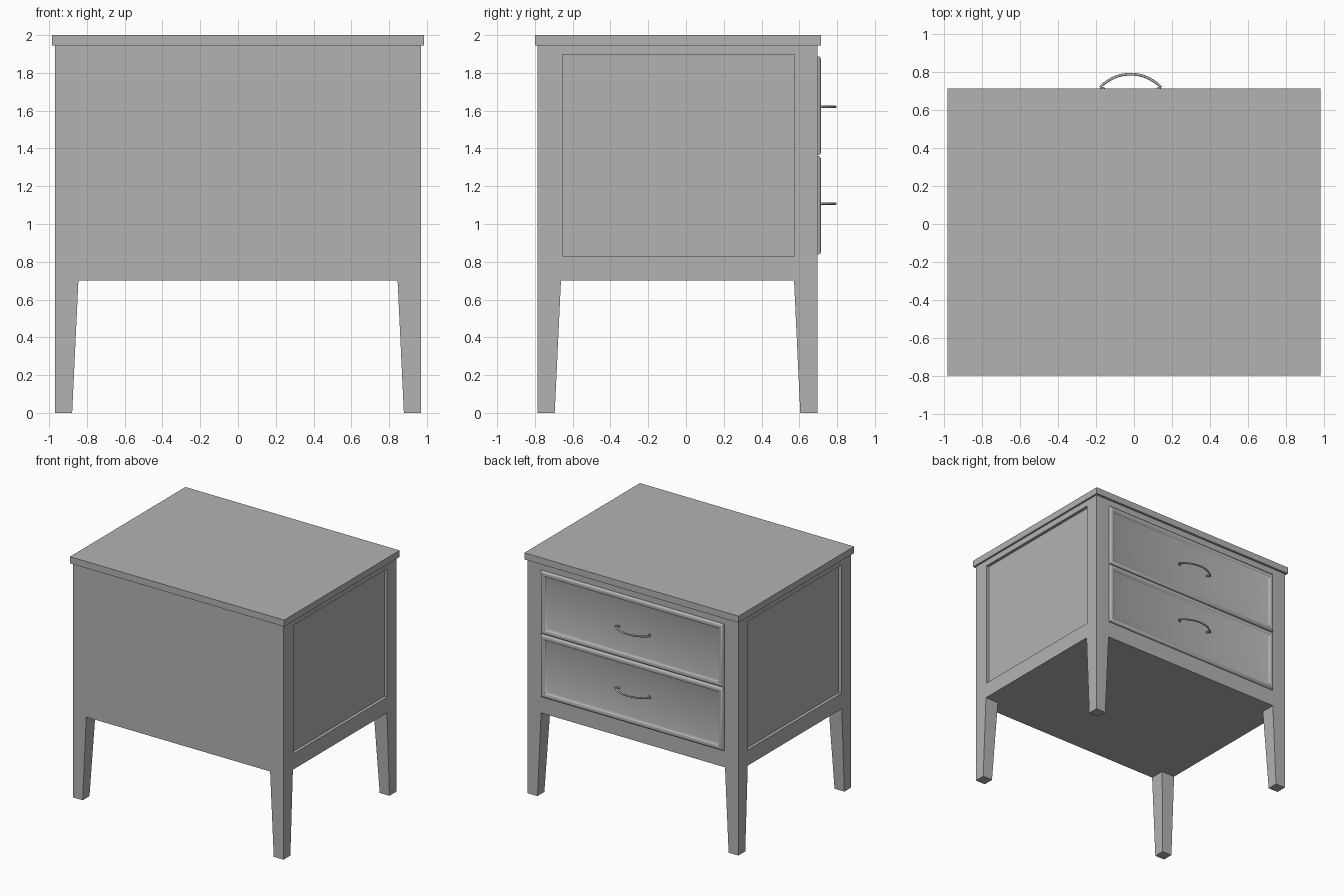
import bpy
import bmesh
import math
from mathutils import Vector

cube = bpy.data.objects.get("Cube")
if cube:
    bpy.data.objects.remove(cube, do_unlink=True)

grey = bpy.data.materials.new("plain grey")
grey.use_nodes = True
grey.diffuse_color = (0.45, 0.45, 0.45, 1)
grey.node_tree.nodes["Principled BSDF"].inputs["Base Color"].default_value = grey.diffuse_color

# Carcass limits
X = 0.968
FRONT, BACK = -0.785, 0.695
BASE, UNDER_TOP = 0.7, 1.945


def finish(bm, name, smooth=False):
    bmesh.ops.recalc_face_normals(bm, faces=bm.faces)
    mesh = bpy.data.meshes.new(name)
    bm.to_mesh(mesh)
    bm.free()
    obj = bpy.data.objects.new(name, mesh)
    bpy.context.collection.objects.link(obj)
    mesh.materials.append(grey)
    if smooth:
        select(obj)
        bpy.ops.object.shade_smooth_by_angle(angle=math.radians(40))
    return obj


def select(obj):
    bpy.ops.object.select_all(action="DESELECT")
    obj.select_set(True)
    bpy.context.view_layer.objects.active = obj


def box(lo, hi):
    bm = bmesh.new()
    bmesh.ops.create_cube(bm, size=1)
    lo, hi = Vector(lo), Vector(hi)
    for v in bm.verts:
        v.co = (lo + hi) / 2 + v.co * (hi - lo)
    return bm


# Carcass with a recessed panel in each side
bm = box((-X, FRONT, BASE), (X, BACK, UNDER_TOP))
bm.normal_update()
sides = [f for f in bm.faces if abs(f.normal.x) > 0.9]
bmesh.ops.inset_individual(bm, faces=sides, thickness=0.1)
for face in sides:
    mid = face.calc_center_median()
    for v in face.verts:
        v.co.y = -0.655 if v.co.y < mid.y else 0.575
        v.co.z = 0.83 if v.co.z < mid.z else 1.897
for face in bmesh.ops.extrude_discrete_faces(bm, faces=sides)["faces"]:
    for v in face.verts:
        v.co.x -= math.copysign(0.025, v.co.x)
finish(bm, "carcass")

# Table top
finish(box((-0.984, -0.8, UNDER_TOP), (0.984, 0.715, 2)), "table_top")

# Legs, tapered on the two inner sides
for sx, side in ((-1, "right"), (1, "left")):
    for y, sy, end in ((FRONT, -1, "front"), (BACK, 1, "back")):
        bm = box((0, 0, 0), (1, 1, BASE))
        for v in bm.verts:
            size = 0.09 if v.co.z < 0.1 else 0.123
            v.co.x = sx * (X - v.co.x * size)
            v.co.y = y - sy * v.co.y * size
        finish(bm, f"{end}_{side}_leg")


# Drawer front: rounded moulding with mitred corners around a flat panel
def drawer_front(name, low, high, half=0.84):
    profile = [(0, -0.005), (0, 0.007), (0.004, 0.014), (0.012, 0.019), (0.02, 0.02),
               (0.03, 0.019), (0.039, 0.014), (0.044, 0.007), (0.052, 0.004)]
    bm = bmesh.new()
    rings = []
    for inset, rise in profile:
        w, a, b = half - inset, low + inset, high - inset
        rings.append([bm.verts.new((x, BACK + rise, z))
                      for x, z in ((-w, a), (w, a), (w, b), (-w, b))])
    for r, s in zip(rings, rings[1:]):
        for i in range(4):
            j = (i + 1) % 4
            bm.faces.new((r[i], r[j], s[j], s[i]))
    bm.faces.new(rings[-1])
    bm.faces.new(rings[0])
    finish(bm, name, smooth=True)


# Bowed pull whose ends hook back into the drawer
def handle(name, z, centre=-0.018, half=0.158):
    arc = []
    for i in range(17):
        t = i / 8 - 1
        arc.append((t * half, 0.725 + 0.065 * (1 - abs(t) ** 2.2)))
    hook = [(-0.138, 0.695), (-0.138, 0.709), (-0.145, 0.716), (-0.154, 0.717)]
    path = hook + arc + [(-x, y) for x, y in reversed(hook)]
    curve = bpy.data.curves.new(name, "CURVE")
    curve.dimensions = "3D"
    curve.bevel_depth = 0.007
    curve.bevel_resolution = 2
    curve.use_fill_caps = True
    spline = curve.splines.new("POLY")
    spline.points.add(len(path) - 1)
    for p, (x, y) in zip(spline.points, path):
        p.co = (x + centre, y, z, 1)
    obj = bpy.data.objects.new(name, curve)
    bpy.context.collection.objects.link(obj)
    curve.materials.append(grey)
    select(obj)
    bpy.ops.object.convert(target="MESH")
    bpy.ops.object.shade_smooth_by_angle(angle=math.radians(50))


for label, low, high, pull in (("upper", 1.364, 1.888, 1.62), ("lower", 0.838, 1.36, 1.108)):
    drawer_front(label + "_drawer_front", low, high)
    handle(label + "_drawer_handle", pull)
